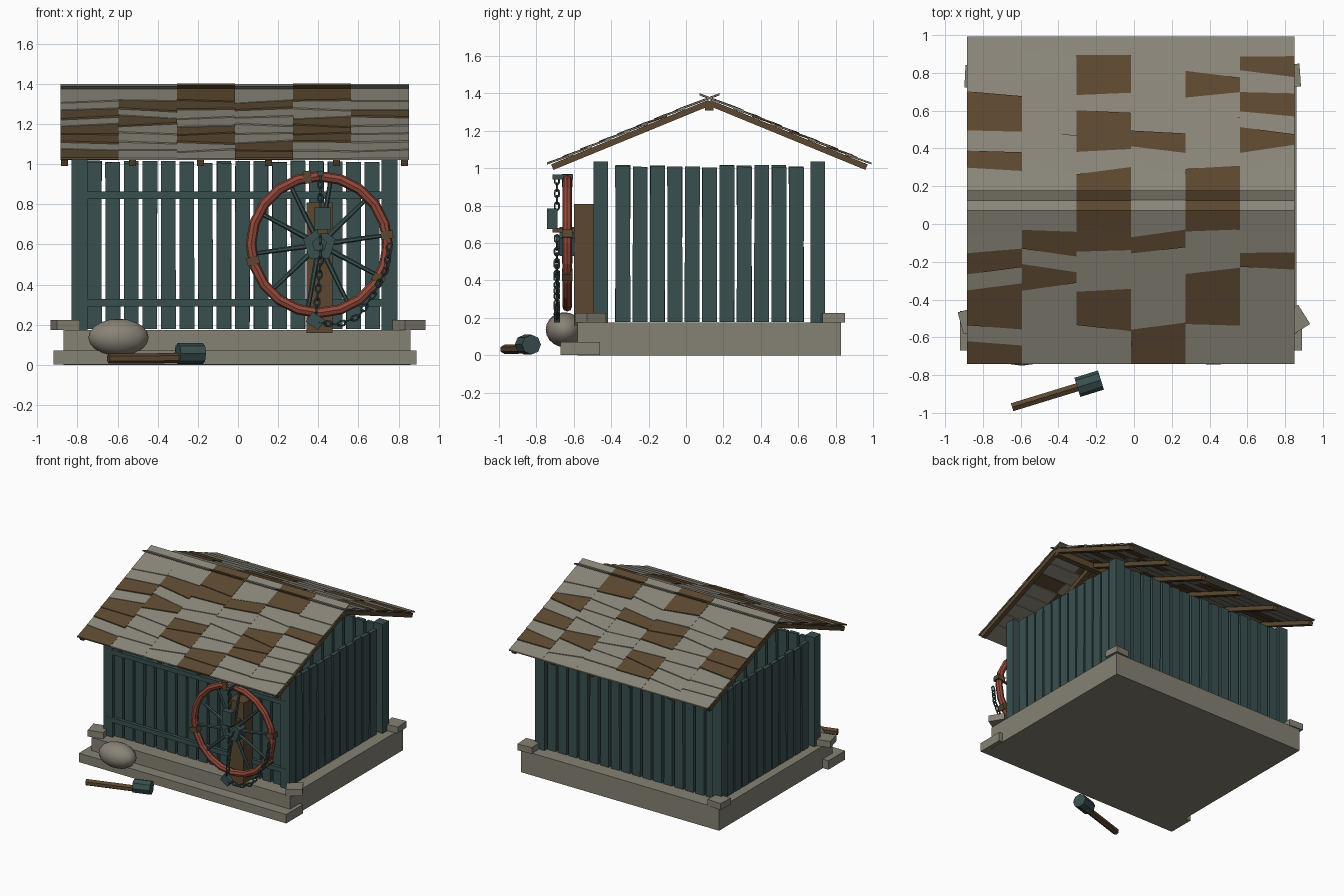
import bpy, bmesh, math, random
from mathutils import Vector, Matrix

random.seed(4)
if "Cube" in bpy.data.objects:
    bpy.data.objects.remove(bpy.data.objects["Cube"])


def material(name, rgb):
    m = bpy.data.materials.new(name)
    m.use_nodes = True
    m.diffuse_color = (*rgb, 1)
    m.node_tree.nodes["Principled BSDF"].inputs["Base Color"].default_value = (*rgb, 1)
    return m


TEAL = material("teal paint", (0.042, 0.078, 0.078))
BROWN = material("brown wood", (0.105, 0.064, 0.029))
GREY = material("weathered grey", (0.25, 0.235, 0.19))
STONE = material("stone", (0.235, 0.22, 0.175))
ROCK = material("boulder", (0.25, 0.225, 0.18))
RED = material("red rim", (0.29, 0.066, 0.043))


def finish(bm, name, *mats):
    bmesh.ops.recalc_face_normals(bm, faces=bm.faces)
    mesh = bpy.data.meshes.new(name)
    bm.to_mesh(mesh)
    bm.free()
    ob = bpy.data.objects.new(name, mesh)
    for m in mats:
        mesh.materials.append(m)
    bpy.context.collection.objects.link(ob)
    return ob


def add_box(bm, center, size, rot=None):
    m = Matrix.Translation(center) @ (rot or Matrix()) @ Matrix.Diagonal((*size, 1))
    bmesh.ops.create_cube(bm, size=1, matrix=m)


def add_rod(bm, a, b, radius, sides, radius2=None):
    a, b = Vector(a), Vector(b)
    rot = (b - a).to_track_quat('Z', 'Y').to_matrix().to_4x4()
    bmesh.ops.create_cone(bm, cap_ends=True, segments=sides, radius1=radius,
                          radius2=radius2 or radius, depth=(b - a).length,
                          matrix=Matrix.Translation((a + b) / 2) @ rot)


def box(name, center, size, mat, rot=None):
    bm = bmesh.new()
    add_box(bm, center, size, rot)
    return finish(bm, name, mat)


# Stone foundation, front step and corner blocks
box("foundation", (-0.005, 0.125, 0.0875), (1.73, 1.41, 0.175), STONE)
box("front_step", (-0.015, -0.565, 0.037), (1.81, 0.21, 0.07), STONE)
bm = bmesh.new()
for x, y, turn in ((-0.86, -0.51, 15), (0.85, -0.51, 32), (0.82, 0.785, 4), (-0.835, 0.78, -3)):
    add_box(bm, (x, y, 0.2), (0.12, 0.12, 0.05), Matrix.Rotation(math.radians(turn), 4, 'Z'))
finish(bm, "corner_blocks", STONE)

# Plank walls
WEST, EAST, SOUTH, NORTH = -0.79, 0.755, -0.455, 0.705


def plank(bm, x, y, wide, deep):
    top = 1.01 + random.uniform(-0.006, 0.008)
    add_box(bm, (x, y, (0.178 + top) / 2), (wide, deep, top - 0.178),
            Matrix.Rotation(random.uniform(-0.004, 0.004), 4, 'Y' if wide > deep else 'X'))


for name, y in (("front_planks", SOUTH), ("back_planks", NORTH)):
    bm = bmesh.new()
    for i in range(16):
        plank(bm, -0.716 + 0.0923 * i, y, 0.073, 0.03)
    finish(bm, name, TEAL)
for name, x in (("right_planks", WEST), ("left_planks", EAST)):
    bm = bmesh.new()
    for i in range(11):
        plank(bm, x, -0.338 + 0.0928 * i, 0.03, 0.079)
    finish(bm, name, TEAL)

bm = bmesh.new()
for x in (WEST, EAST):
    for y in (SOUTH, NORTH):
        add_box(bm, (x, y, 0.605), (0.08, 0.077, 0.86))
finish(bm, "corner_posts", TEAL)

bm = bmesh.new()
for z in (0.31, 0.845):
    add_box(bm, (-0.017, SOUTH - 0.025, z), (1.565, 0.03, 0.036))
finish(bm, "front_rails", TEAL)

# Roof frame: rafters and ridge beam
RIDGE, EAVE, SLOPE, RUN = 0.125, 1.02, 0.41, 0.867
tilt = math.atan(SLOPE)
bm = bmesh.new()
for side in (-1, 1):
    for i in range(6):
        x = -0.865 + i * 0.339
        mid = Vector((x, RIDGE + side * 0.42, EAVE + SLOPE * (RUN - 0.42) - 0.025))
        add_box(bm, mid, (0.035, 0.84 / math.cos(tilt), 0.032),
                Matrix.Rotation(-side * tilt, 4, 'X'))
finish(bm, "rafters", BROWN)
box("ridge_beam", (-0.018, RIDGE, 1.335), (1.72, 0.045, 0.05), BROWN)

# Shingles, listed from eave to ridge, g is grey and b is brown
PATTERN = {
    "front_shingles": (-1, "bggbgg gggbgg bgbgbg bgbgbg gbggbg bggggb gbbbgg ggbgbg"),
    "back_shingles": (1, "gggggg ggbggb ggbgbg bggggb bgbggg ggbbgb bggggg ggbgbg"),
}
for name, (side, rows) in PATTERN.items():
    bm = bmesh.new()
    for r, row in enumerate(rows.split()):
        for c, kind in enumerate(row):
            brown = kind == "b"
            x0 = -0.883 + c * 0.289
            x1 = x0 + 0.289
            slant = 0 if r == 0 else random.uniform(-0.022, 0.022)
            low = 0.1 * r + (0 if r == 0 else random.uniform(-0.01, 0.01))
            high = 0.92 if r == 7 else 0.1 * r + 0.14
            extra = 0.003 if brown else random.uniform(0, 0.002)
            verts = []
            for h, lift, s in ((low, 0.009 + extra, slant), (high, 0.001 + extra, 0)):
                for x, sign in ((x0, -1), (x1, 1)):
                    for drop in (0, 0.009):
                        d = h + s * sign
                        verts.append(bm.verts.new((x, RIDGE + side * (RUN - d),
                                                   EAVE + SLOPE * d + lift - drop)))
            for ids in ((0, 2, 6, 4), (1, 5, 7, 3), (0, 1, 3, 2),
                        (4, 6, 7, 5), (0, 4, 5, 1), (2, 3, 7, 6)):
                bm.faces.new([verts[k] for k in ids]).material_index = int(brown)
    finish(bm, name, GREY, BROWN)

# Wheel on its post
HUB = Vector((0.405, -0.635, 0.6))


def on_wheel(angle, radius, y=0.0):
    a = math.radians(angle)
    return HUB + Vector((radius * math.cos(a), y, radius * math.sin(a)))


box("wheel_post", (0.405, -0.545, 0.485), (0.13, 0.11, 0.65), BROWN)

bpy.ops.mesh.primitive_torus_add(major_segments=20, minor_segments=8, major_radius=0.34,
                                 minor_radius=0.026, location=HUB,
                                 rotation=(math.pi / 2, 0, 0))
rim = bpy.context.object
rim.name = "wheel_rim"
rim.data.materials.append(RED)

bm = bmesh.new()
for i in range(10):
    add_rod(bm, on_wheel(i * 36 + 8, 0.05), on_wheel(i * 36 + 8, 0.33), 0.014, 6, 0.01)
finish(bm, "wheel_spokes", TEAL)
bm = bmesh.new()
add_rod(bm, on_wheel(0, 0, -0.04), on_wheel(0, 0, 0.04), 0.085, 5)
add_rod(bm, on_wheel(0, 0, -0.06), on_wheel(0, 0, -0.03), 0.04, 5)
finish(bm, "wheel_hub", TEAL)

bm = bmesh.new()
for angle in (8, 100, 194, 330):
    add_box(bm, on_wheel(angle, 0.34), (0.062, 0.058, 0.04),
            Matrix.Rotation(-math.radians(angle), 4, 'Y'))
add_box(bm, (0.42, -0.655, 0.668), (0.05, 0.12, 0.025))
finish(bm, "wheel_clamps", BROWN)

# Chain hung over the wheel, with its weight and hooks
bm = bmesh.new()
CHAIN_Y = -0.69


def chain(points):
    flip = 0
    for (ax, az), (bx, bz) in zip(points, points[1:]):
        a, b = Vector((ax, CHAIN_Y, az)), Vector((bx, CHAIN_Y, bz))
        count = max(1, round((b - a).length / 0.034))
        along = (b - a).normalized()
        for i in range(count):
            mid = a.lerp(b, (i + 0.5) / count)
            flip = 1 - flip
            across = Vector((0, 1, 0)) if flip else along.cross(Vector((0, 1, 0)))
            ring = [mid + along * 0.023 * math.cos(t * math.pi / 3)
                    + across * 0.014 * math.sin(t * math.pi / 3) for t in range(6)]
            for p, q in zip(ring, ring[1:] + ring[:1]):
                add_rod(bm, p, q, 0.0055, 5)


chain([(0.41, 0.95), (0.41, 0.78)])
chain([(0.41, 0.64), (0.41, 0.5), (0.39, 0.26)])
chain([(0.4, 0.21), (0.5, 0.2), (0.6, 0.24), (0.68, 0.36), (0.74, 0.48), (0.755, 0.6)])
finish(bm, "chain", TEAL)

bm = bmesh.new()
add_box(bm, (0.42, -0.715, 0.73), (0.08, 0.055, 0.11))
add_box(bm, (0.41, -0.66, 0.953), (0.03, 0.11, 0.025))
add_box(bm, (0.385, -0.69, 0.22), (0.075, 0.03, 0.06), Matrix.Rotation(0.6, 4, 'Y'))
finish(bm, "chain_weight_and_hooks", TEAL)

# Boulder
bpy.ops.mesh.primitive_uv_sphere_add(segments=16, ring_count=10, location=(-0.595, -0.65, 0.137))
rock = bpy.context.object
rock.name = "boulder"
rock.scale = (0.15, 0.1, 0.093)
rock.data.materials.append(ROCK)
bpy.ops.object.shade_smooth_by_angle()

# Mallet lying on the ground
bm = bmesh.new()
add_rod(bm, (-0.645, -0.97, 0.032), (-0.27, -0.855, 0.034), 0.025, 6)
finish(bm, "mallet_handle", BROWN)
bm = bmesh.new()
add_rod(bm, (-0.3, -0.865, 0.057), (-0.175, -0.826, 0.057), 0.053, 8)
finish(bm, "mallet_head", TEAL)
